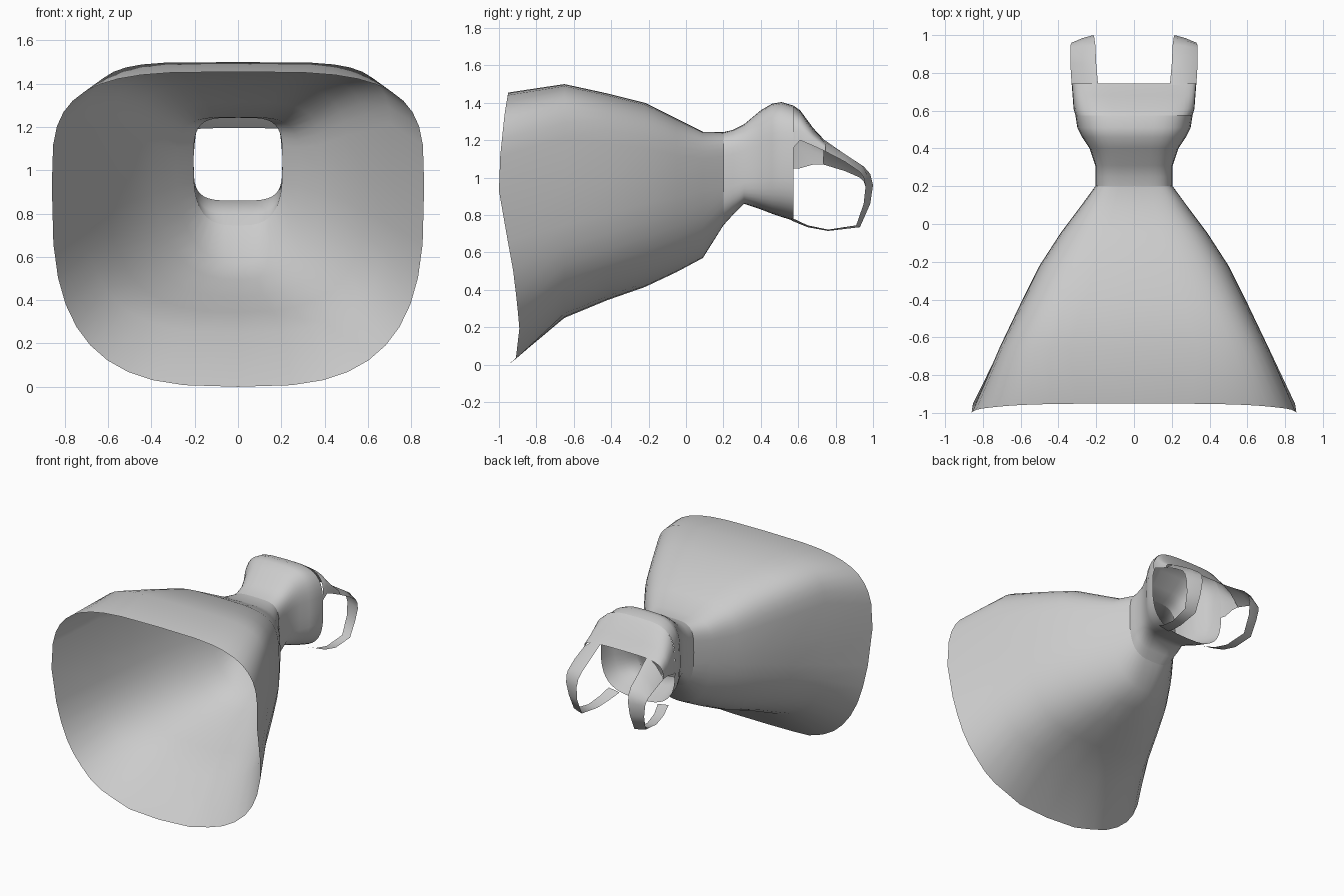
import bpy
from math import cos, sin, pi

if "Cube" in bpy.data.objects:
    bpy.data.objects.remove(bpy.data.objects["Cube"])

SEG = 40


def surface(name, rows, closed=False):
    """Skin rows of equal point count into a smooth open sheet."""
    n = len(rows[0])
    verts = [p for r in rows for p in r]
    faces = []
    for i in range(len(rows) - 1):
        for j in range(n if closed else n - 1):
            k = (j + 1) % n
            faces.append((i * n + j, i * n + k, (i + 1) * n + k, (i + 1) * n + j))
    me = bpy.data.meshes.new(name)
    me.from_pydata(verts, [], faces)
    for p in me.polygons:
        p.use_smooth = True
    ob = bpy.data.objects.new(name, me)
    bpy.context.collection.objects.link(ob)
    return ob


def spow(v, n):
    return (1 if v >= 0 else -1) * abs(v) ** (2 / n)


def ring(y, w, top, mid, bot, nu, nl):
    """Rounded cross-section with separate upper and lower squareness."""
    pts = []
    for i in range(SEG):
        t = 2 * pi * i / SEG
        n, h = (nu, top - mid) if sin(t) >= 0 else (nl, mid - bot)
        pts.append((w * spow(cos(t), n), y, mid + h * spow(sin(t), n)))
    return pts


def lerp(x, table):
    for (a, va), (b, vb) in zip(table, table[1:]):
        if x <= b:
            return va + (vb - va) * max(0, x - a) / (b - a)
    return table[-1][1]


# skirt: wavy hem, then rings up to the waist
HEM = [(0, -.95), (.03, -.91), (.2, -.89), (.48, -.92), (.7, -.96),
       (.88, -1), (1.05, -1), (1.34, -.97), (1.46, -.95)]
hem = [(x, lerp(z, HEM), z) for x, y, z in ring(0, .86, 1.455, .93, 0, 3.6, 3)]
skirt = [hem] + [ring(*r) for r in (
    (-.65, .71, 1.50, .95, .25, 5, 3),
    (-.42, .60, 1.45, .97, .345, 4.5, 2.8),
    (-.22, .50, 1.40, 1.0, .415, 4, 2.6),
    (-.05, .39, 1.315, 1.0, .495, 3.8, 2.4),
    (.09, .285, 1.245, 1.02, .57, 3.8, 2.3),
    (.2, .205, 1.243, 1.03, .745, 4, 3))]
surface("skirt", skirt, True)

# bodice: waist to underarm
bodice = [skirt[-1]] + [ring(*r) for r in (
    (.25, .205, 1.255, 1.04, .80, 4, 3.6),
    (.31, .205, 1.285, 1.05, .86, 4, 4),
    (.4, .235, 1.36, 1.06, .83, 3.8, 3.5),
    (.46, .275, 1.395, 1.07, .807, 3.6, 3.2),
    (.51, .3, 1.404, 1.08, .79, 3.5, 3),
    (.575, .31, 1.385, 1.08, .77, 3.5, 3))]
surface("bodice", bodice, True)


# bust panel: upper front running on to the square neckline
def arch(y, w, top, right, left):
    pts = []
    for i in range(21):
        t = pi * i / 20
        c = spow(cos(t), 3.6)
        mid = left + (right - left) * (c + 1) / 2
        pts.append((w * c, y, mid + (top - mid) * spow(sin(t), 3.6)))
    return pts


surface("bust_panel", [arch(*r) for r in (
    (.575, .31, 1.385, 1.16, 1.05), (.61, .32, 1.36, 1.2, 1.05),
    (.68, .325, 1.265, 1.17, 1.07), (.745, .33, 1.195, 1.14, 1.07))])

# shoulder straps: y, inner x, inner z, outer x, outer z, outer setback, left drop
STRAP = [(.735, .19, 1.205, .33, 1.145, 0, .075),
         (.85, .2, 1.125, .337, 1.085, 0, .05),
         (.95, .205, 1.06, .337, 1.03, .02, .03),
         (.985, .21, 1.02, .335, 1.0, .035, .02),
         (1.0, .215, .96, .33, .95, .04, 0),
         (.985, .22, .86, .315, .86, .035, 0),
         (.93, .22, .735, .3, .745, .02, 0),
         (.76, .21, .715, .285, .722, 0, 0),
         (.65, .19, .735, .27, .745, 0, 0),
         (.565, .16, .77, .25, .785, 0, 0)]
for side, s in (("right", 1), ("left", -1)):
    rows = []
    for y, xi, zi, xo, zo, back, drop in STRAP:
        zo -= drop if s < 0 else 0
        bulge = .02 if zi > 1.03 else 0
        rows.append([(s * xi, y, zi),
                     (s * (xi + xo) / 2, y - back * .4, (zi + zo) / 2 + bulge),
                     (s * xo, y - back, zo)])
    surface(side + "_strap", rows)
